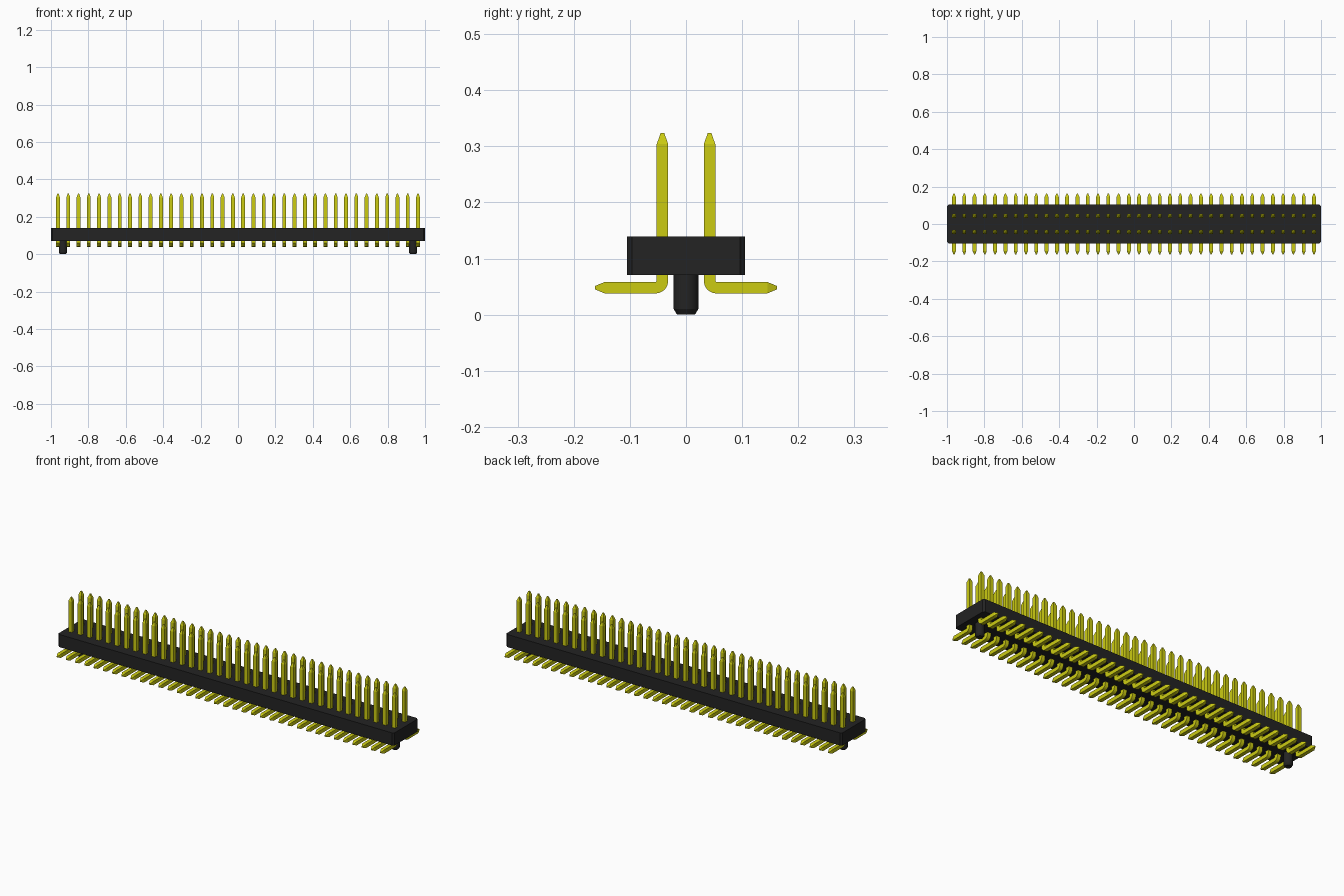
import bpy, bmesh
from math import sin, cos, pi, radians

cube = bpy.data.objects.get("Cube")
if cube:
    bpy.data.objects.remove(cube, do_unlink=True)


def material(name, rgb, rough):
    m = bpy.data.materials.new(name)
    m.use_nodes = True
    m.diffuse_color = (*rgb, 1)
    shader = m.node_tree.nodes["Principled BSDF"]
    shader.inputs["Base Color"].default_value = (*rgb, 1)
    shader.inputs["Roughness"].default_value = rough
    return m


black = material("black plastic", (0.017, 0.017, 0.017), 0.6)
yellow = material("yellow metal", (0.60, 0.60, 0.006), 0.5)


def make_object(name, bm, mat):
    bmesh.ops.recalc_face_normals(bm, faces=bm.faces[:])
    mesh = bpy.data.meshes.new(name)
    bm.to_mesh(mesh)
    bm.free()
    mesh.materials.append(mat)
    ob = bpy.data.objects.new(name, mesh)
    bpy.context.collection.objects.link(ob)
    bpy.ops.object.select_all(action="DESELECT")
    ob.select_set(True)
    bpy.context.view_layer.objects.active = ob
    bpy.ops.object.shade_smooth_by_angle(angle=radians(14))
    return ob


def loft(bm, rings):
    """Skin a list of equal-length coordinate rings and cap both ends."""
    loops = [[bm.verts.new(co) for co in ring] for ring in rings]
    n = len(loops[0])
    for a, b in zip(loops, loops[1:]):
        for i in range(n):
            j = (i + 1) % n
            bm.faces.new((a[i], a[j], b[j], b[i]))
    bm.faces.new(loops[0])
    bm.faces.new(loops[-1])


# Housing: long block with chamfered vertical corners
HX, HY, CH = 1.0, 0.105, 0.009
Z0, Z1 = 0.071, 0.139
outline = []
for sx, sy in ((1, 1), (-1, 1), (-1, -1), (1, -1)):
    corner = [(sx * HX, sy * (HY - CH)), (sx * (HX - CH), sy * HY)]
    outline += corner if sx == sy else corner[::-1]
bm = bmesh.new()
loft(bm, [[(x, y, z) for x, y in outline] for z in (Z0, Z1)])
make_object("housing", bm, black)

# Locating pegs: round posts with chamfered lower ends
SIDES = 32
for name, px in (("left_peg", 0.936), ("right_peg", -0.936)):
    bm = bmesh.new()
    loft(bm, [[(px + r * cos(2 * pi * i / SIDES), r * sin(2 * pi * i / SIDES), z)
               for i in range(SIDES)]
              for r, z in ((0.016, 0), (0.022, 0.01), (0.022, Z0 + 0.005))])
    make_object(name, bm, black)

# Pins: square wire, pointed at both ends, bent outward below the housing
COUNT, PITCH = 36, 0.055
ROW_Y, FOOT_Z, BEND = 0.042, 0.048, 0.0125
HALF, TIP, STEPS = 0.0102, 0.003, 9
START = -PITCH * (COUNT - 1) / 2


def pin_path():
    """Stations as (y, z, bend angle, half thickness), from top to foot."""
    path = [(-ROW_Y, 0.324, 0, TIP), (-ROW_Y, 0.304, 0, HALF)]
    for i in range(STEPS + 1):
        t = pi / 2 * i / STEPS
        path.append((-ROW_Y - BEND + BEND * cos(t), FOOT_Z + BEND - BEND * sin(t), t, HALF))
    path += [(-0.145, FOOT_Z, pi / 2, HALF), (-0.162, FOOT_Z, pi / 2, TIP)]
    return path


for name, side in (("front_pins", 1), ("back_pins", -1)):
    rings = []
    for y, z, t, h in pin_path():
        rings.append([(START + u * h, side * (y + v * h * cos(t)), z - v * h * sin(t))
                      for u, v in ((-1, -1), (1, -1), (1, 1), (-1, 1))])
    bm = bmesh.new()
    loft(bm, rings)
    pins = make_object(name, bm, yellow)
    row = pins.modifiers.new("row", "ARRAY")
    row.count = COUNT
    row.use_relative_offset = False
    row.use_constant_offset = True
    row.constant_offset_displace = (PITCH, 0, 0)
